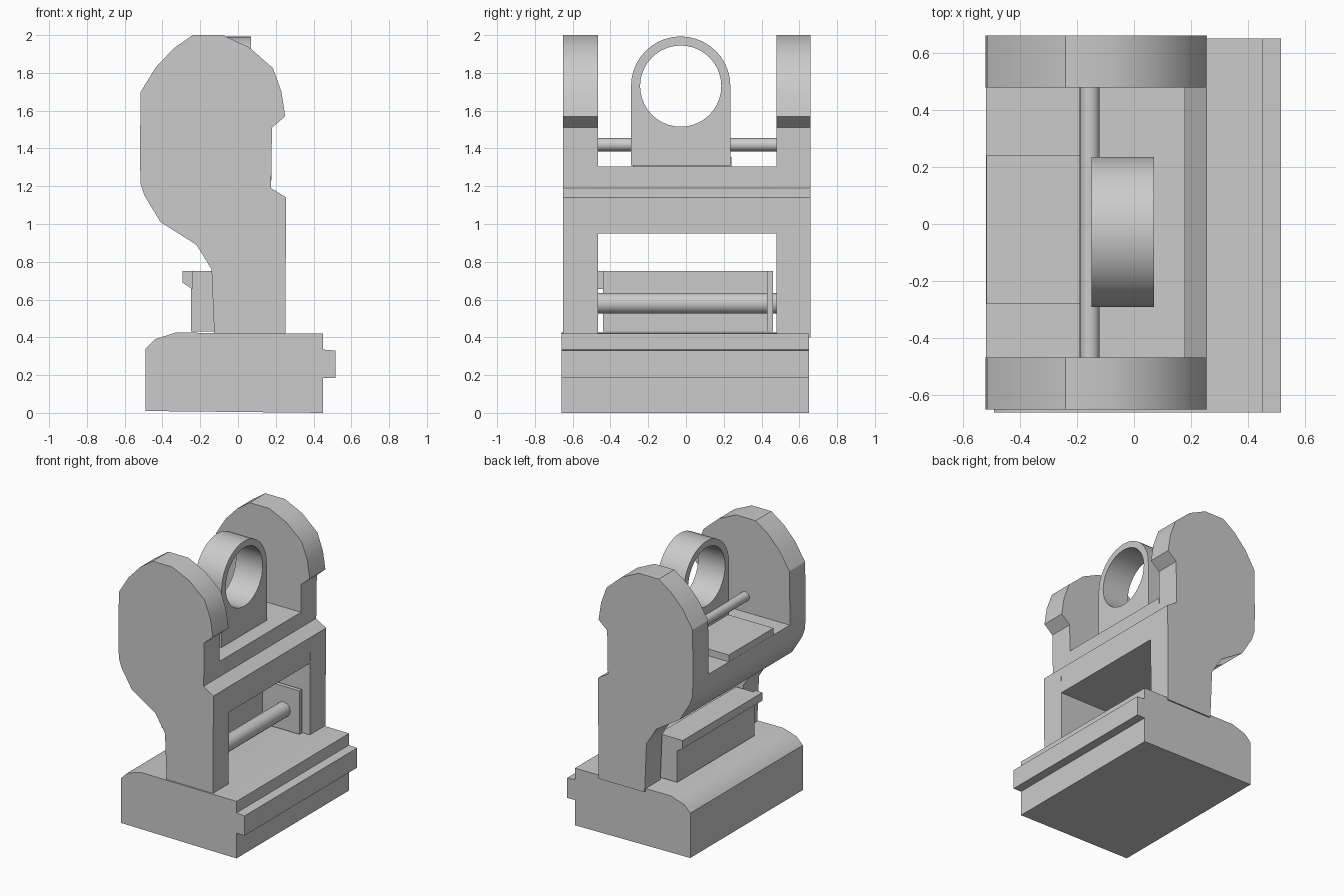
import bpy, bmesh, math

if "Cube" in bpy.data.objects:
    bpy.data.objects.remove(bpy.data.objects["Cube"])


def finish(bm, name, angle=30):
    bmesh.ops.recalc_face_normals(bm, faces=bm.faces)
    me = bpy.data.meshes.new(name)
    bm.to_mesh(me)
    bm.free()
    ob = bpy.data.objects.new(name, me)
    bpy.context.collection.objects.link(ob)
    bpy.ops.object.select_all(action='DESELECT')
    ob.select_set(True)
    bpy.context.view_layer.objects.active = ob
    bpy.ops.object.shade_smooth_by_angle(angle=math.radians(angle))
    return ob


def extrude_y(name, profile, y0, y1):
    """Closed x,z profile swept from y0 to y1."""
    bm = bmesh.new()
    a = [bm.verts.new((x, y0, z)) for x, z in profile]
    b = [bm.verts.new((x, y1, z)) for x, z in profile]
    bm.faces.new(a)
    bm.faces.new(b[::-1])
    n = len(a)
    for i in range(n):
        j = (i + 1) % n
        bm.faces.new((a[i], b[i], b[j], a[j]))
    return finish(bm, name)


def box(name, x0, x1, y0, y1, z0, z1):
    return extrude_y(name, [(x0, z0), (x1, z0), (x1, z1), (x0, z1)], y0, y1)


def rod(name, x, z, r, y0, y1, n=20):
    pts = [(x + r * math.cos(2 * math.pi * i / n), z + r * math.sin(2 * math.pi * i / n))
           for i in range(n)]
    return extrude_y(name, pts, y0, y1)


# base with a front rail and rounded rear edge
extrude_y("base", [(-0.49, 0.01), (0.45, 0.0), (0.45, 0.185), (0.515, 0.185),
                   (0.515, 0.33), (0.45, 0.335), (0.45, 0.42), (-0.33, 0.425),
                   (-0.44, 0.39), (-0.49, 0.34)], -0.66, 0.65)

# two protective side plates
plate = [(-0.24, 2.0), (-0.08, 2.0), (0.06, 1.935), (0.185, 1.825), (0.23, 1.7),
         (0.25, 1.57), (0.18, 1.51), (0.175, 1.19), (0.255, 1.14), (0.25, 0.40),
         (-0.125, 0.40), (-0.14, 0.76), (-0.22, 0.89), (-0.41, 1.01), (-0.495, 1.15),
         (-0.515, 1.21), (-0.52, 1.35), (-0.515, 1.7), (-0.435, 1.83), (-0.34, 1.93)]
for side, y0, y1 in (("left", -0.65, -0.467), ("right", 0.478, 0.66)):
    extrude_y(side + "_side_plate", plate, y0, y1)

# cross body joining the plates
extrude_y("cross_body", [(0.178, 1.305), (0.175, 1.19), (0.255, 1.14), (0.253, 0.95),
                         (-0.315, 0.95), (-0.41, 1.01), (-0.495, 1.15), (-0.515, 1.21),
                         (-0.518, 1.305)], -0.467, 0.478)
box("rear_tab", -0.517, -0.14, -0.28, 0.24, 1.30, 1.355)

# rear clamp block with overhanging lip
box("clamp_block", -0.25, -0.10, -0.44, 0.46, 0.43, 0.75)
extrude_y("clamp_lip", [(-0.24, 0.75), (-0.295, 0.75), (-0.295, 0.69), (-0.24, 0.655)],
          -0.467, 0.46)
box("clamp_end_plate", -0.12, 0.20, 0.43, 0.46, 0.43, 0.75)

# lower clamp rod and upper pivot rod
rod("clamp_rod", 0.07, 0.58, 0.055, -0.467, 0.478)
rod("pivot_rod", -0.155, 1.42, 0.035, -0.467, 0.478)


# aperture ring: round top, square foot, round hole
def aperture(name, yc, zc, ro, ri, foot, x0, x1, n=40):
    corner = math.atan2(foot, ro)
    angles = [2 * math.pi * i / n for i in range(n)]
    angles = sorted(angles + [math.pi + corner, 2 * math.pi - corner])
    bm = bmesh.new()
    rings = []
    for a in angles:
        c, s = math.cos(a), math.sin(a)
        r = ro
        if s < -1e-6:
            r = min(ro / max(abs(c), 1e-6), foot / -s)
        rings.append([bm.verts.new((x, yc + q * c, zc + q * s))
                      for x, q in ((x0, ri), (x0, r), (x1, r), (x1, ri))])
    for i, p in enumerate(rings):
        q = rings[(i + 1) % len(rings)]
        for k in range(4):
            m = (k + 1) % 4
            bm.faces.new((p[k], p[m], q[m], q[k]))
    return finish(bm, name)


aperture("aperture_ring", -0.028, 1.73, 0.263, 0.215, 0.42, -0.148, 0.07)
